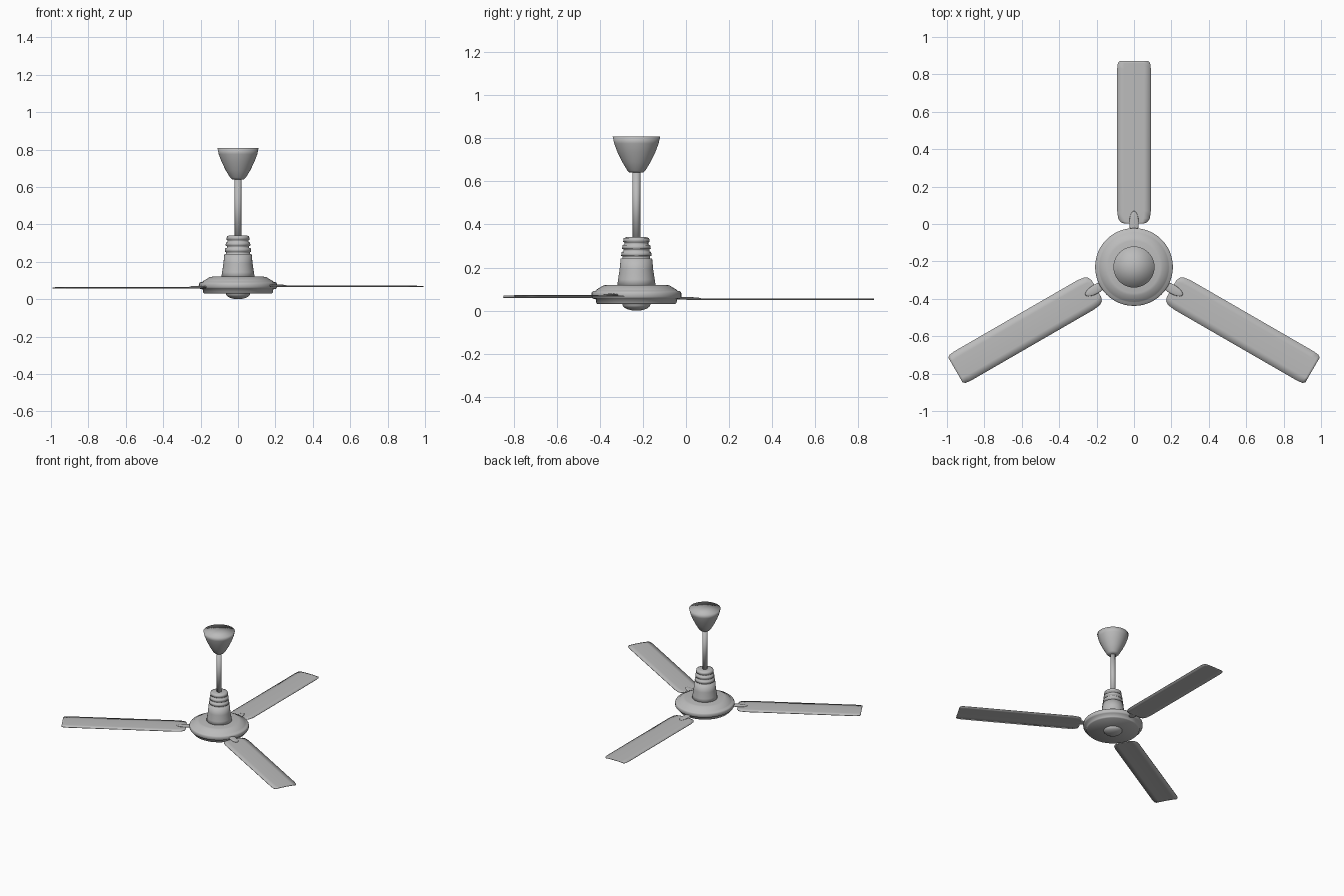
import bpy, bmesh, math
from mathutils import Matrix

cube = bpy.data.objects.get("Cube")
if cube:
    bpy.data.objects.remove(cube, do_unlink=True)

AXIS_Y = -0.23   # the motor axis sits off the centre of the bounding box
SEGMENTS = 48

grey = bpy.data.materials.new("light_grey")
grey.use_nodes = True
grey.diffuse_color = (0.5, 0.5, 0.5, 1)
grey.node_tree.nodes["Principled BSDF"].inputs["Base Color"].default_value = (0.5, 0.5, 0.5, 1)


def make_object(name, bm):
    """Turn a bmesh into a smooth grey object on the motor axis."""
    bmesh.ops.recalc_face_normals(bm, faces=bm.faces)
    for face in bm.faces:
        face.smooth = True
    mesh = bpy.data.meshes.new(name)
    bm.to_mesh(mesh)
    bm.free()
    mesh.materials.append(grey)
    obj = bpy.data.objects.new(name, mesh)
    obj.location = (0, AXIS_Y, 0)
    bpy.context.collection.objects.link(obj)
    return obj


def lathe(name, profile):
    """Spin (radius, height) points around the vertical axis."""
    bm = bmesh.new()
    verts = [bm.verts.new((r, 0, z)) for r, z in profile]
    edges = [bm.edges.new(pair) for pair in zip(verts, verts[1:])]
    bmesh.ops.spin(bm, geom=verts + edges, cent=(0, 0, 0), axis=(0, 0, 1),
                   angle=math.tau, steps=SEGMENTS)
    bmesh.ops.remove_doubles(bm, verts=bm.verts, dist=0.0002)
    return make_object(name, bm)


# Ceiling canopy and down rod
lathe("ceiling_canopy", [(0, 0.64), (0.032, 0.64), (0.042, 0.65), (0.066, 0.69),
                         (0.088, 0.735), (0.103, 0.775), (0.11, 0.807), (0, 0.807)])
lathe("down_rod", [(0, 0.32), (0.018, 0.32), (0.018, 0.65), (0, 0.65)])

# Flared neck cover with ring grooves
neck = [(0, 0.11), (0.09, 0.11), (0.085, 0.145), (0.078, 0.19), (0.073, 0.242)]
for z, r in ((0.242, 0.071), (0.274, 0.067), (0.306, 0.062)):
    neck += [(r - 0.007, z + 0.001), (r - 0.007, z + 0.011), (r, z + 0.012), (r - 0.003, z + 0.03)]
neck += [(0.046, 0.341), (0, 0.341)]
lathe("neck_cover", neck)

# Motor housing and bottom cap
lathe("motor_housing", [(0, 0.12), (0.14, 0.12), (0.153, 0.117), (0.185, 0.098), (0.19, 0.092),
                        (0.203, 0.09), (0.208, 0.083), (0.208, 0.064), (0.203, 0.056),
                        (0.189, 0.053), (0.186, 0.036), (0.18, 0.03), (0, 0.03)])
lathe("bottom_cap", [(0.067, 0.032)] + [
    (0.065 * math.cos(a), 0.03 - 0.03 * math.sin(a))
    for a in (math.pi / 2 * i / 8 for i in range(9))])

# Blades and their brackets
OUTLINE = [(0.232, 0.05), (0.24, 0.072), (0.26, 0.085), (0.3, 0.09),
           (1.06, 0.09), (1.09, 0.086), (1.102, 0.076)]
COLUMNS = (-1, -0.6, 0, 0.6, 1)


def make_blade(name, turn, height):
    bm = bmesh.new()
    rows = [[bm.verts.new((r, u * w, height - 0.003 * u * u)) for u in COLUMNS]
            for r, w in OUTLINE]
    for a, b in zip(rows, rows[1:]):
        for i in range(len(COLUMNS) - 1):
            bm.faces.new((a[i], b[i], b[i + 1], a[i + 1]))
    bm.transform(turn)
    blade = make_object(name, bm)
    solid = blade.modifiers.new("thickness", 'SOLIDIFY')
    solid.thickness = 0.004
    solid.offset = 0


def make_bracket(name, turn, height):
    bm = bmesh.new()
    bmesh.ops.create_uvsphere(bm, u_segments=24, v_segments=10, radius=1)
    shape = Matrix.Translation((0.235, 0, height + 0.003)) @ Matrix.Diagonal((0.065, 0.025, 0.006, 1))
    bm.transform(turn @ shape)
    make_object(name, bm)


for side, degrees, height in (("back", 90, 0.054), ("left", -30, 0.07), ("right", 210, 0.063)):
    turn = Matrix.Rotation(math.radians(degrees), 4, 'Z')
    make_blade(side + "_blade", turn, height)
    make_bracket(side + "_blade_bracket", turn, height)
